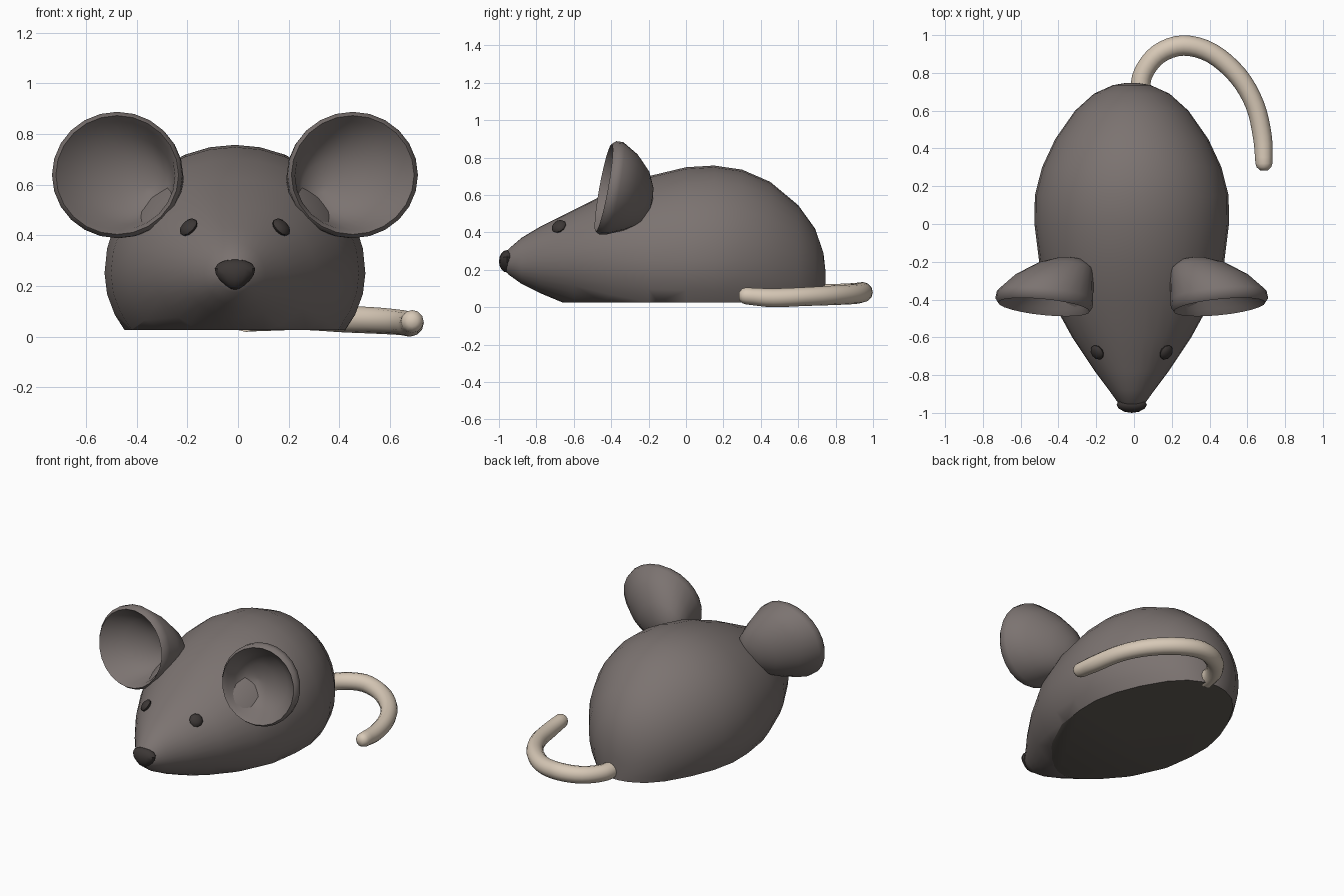
import bpy, bmesh, math
from mathutils import Vector, Matrix

cube = bpy.data.objects.get("Cube")
if cube:
    bpy.data.objects.remove(cube, do_unlink=True)

CX = -0.012   # body centre line


def material(name, rgb):
    m = bpy.data.materials.new(name)
    m.use_nodes = True
    m.diffuse_color = (*rgb, 1)
    m.node_tree.nodes["Principled BSDF"].inputs["Base Color"].default_value = (*rgb, 1)
    return m


FUR = material("warm grey fur", (0.2, 0.172, 0.164))
BASE = material("dark base", (0.13, 0.115, 0.1))
DARK = material("dark eyes and nose", (0.045, 0.038, 0.036))
TAIL = material("cream tail", (0.68, 0.58, 0.47))


def finish(name, bm, mats, angle=50):
    bmesh.ops.recalc_face_normals(bm, faces=bm.faces)
    mesh = bpy.data.meshes.new(name)
    bm.to_mesh(mesh)
    bm.free()
    for m in mats:
        mesh.materials.append(m)
    obj = bpy.data.objects.new(name, mesh)
    bpy.context.scene.collection.objects.link(obj)
    bpy.ops.object.select_all(action="DESELECT")
    bpy.context.view_layer.objects.active = obj
    obj.select_set(True)
    bpy.ops.object.shade_smooth_by_angle(angle=math.radians(angle))
    return obj


def loft(rings):
    """Skin closed rings of points and cap both ends."""
    bm = bmesh.new()
    loops = [[bm.verts.new(p) for p in ring] for ring in rings]
    n = len(loops[0])
    for a, b in zip(loops, loops[1:]):
        for i in range(n):
            j = (i + 1) % n
            bm.faces.new((a[i], a[j], b[j], b[i]))
    bm.faces.new(loops[0])
    bm.faces.new(loops[-1])
    return bm


def circle(n):
    return [(math.cos(2 * math.pi * i / n), math.sin(2 * math.pi * i / n)) for i in range(n)]


def smooth_path(points, steps):
    """Catmull-Rom interpolation of tuples of any length."""
    pts = [Vector(p) for p in points]
    pts = [2 * pts[0] - pts[1]] + pts + [2 * pts[-1] - pts[-2]]
    out = []
    for a, b, c, d in zip(pts, pts[1:], pts[2:], pts[3:]):
        for k in range(steps):
            t = k / steps
            out.append(0.5 * (2 * b + (c - a) * t + (2 * a - 5 * b + 4 * c - d) * t ** 2
                              + (3 * b - a - 3 * c + d) * t ** 3))
    return out + [pts[-2]]


# Body: oval sections along y (y, half width, top, middle, low), cut flat underneath
sections = [
    (-0.975, 0.03, 0.27, 0.24, 0.21), (-0.95, 0.07, 0.31, 0.24, 0.175),
    (-0.88, 0.12, 0.37, 0.24, 0.125), (-0.78, 0.195, 0.43, 0.25, 0.075),
    (-0.6, 0.315, 0.52, 0.26, 0.0), (-0.4, 0.425, 0.62, 0.26, -0.09),
    (-0.2, 0.49, 0.7, 0.25, -0.15), (0.0, 0.515, 0.748, 0.25, -0.17),
    (0.15, 0.513, 0.757, 0.25, -0.18), (0.3, 0.475, 0.735, 0.25, -0.18),
    (0.45, 0.405, 0.67, 0.24, -0.17), (0.6, 0.3, 0.545, 0.21, -0.15),
    (0.69, 0.2, 0.42, 0.18, -0.12), (0.735, 0.1, 0.29, 0.14, -0.05),
    (0.747, 0.03, 0.18, 0.12, 0.0)]
rings = []
for y, w, top, mid, low in sections:
    rings.append([(CX + w * c, y, mid + s * (top - mid if s > 0 else mid - low))
                  for c, s in circle(32)])
bm = loft(rings)
bmesh.ops.bisect_plane(bm, geom=bm.verts[:] + bm.edges[:] + bm.faces[:],
                       plane_co=(0, 0, 0.025), plane_no=(0, 0, -1), clear_outer=True)
rim = [e for e in bm.edges if e.is_boundary]
bmesh.ops.holes_fill(bm, edges=rim, sides=0)
bm.normal_update()
for f in bm.faces:
    if all(v.co.z < 0.026 for v in f.verts):
        f.material_index = 1
finish("body", bm, [FUR, BASE])

# Ears: cupped shells, hollow in front and swept back to the head (scale, depth, sweep)
ear_profile = [(0.05, 0.15, 0.8), (0.4, 0.13, 0.65), (0.7, 0.07, 0.3), (0.87, 0.0, 0.04),
               (0.95, -0.03, 0), (1.01, -0.008, 0), (1.0, 0.03, 0.04), (0.82, 0.115, 0.35),
               (0.58, 0.185, 0.75), (0.3, 0.22, 0.95), (0.08, 0.23, 1.0)]
for side, name in ((1, "left_ear"), (-1, "right_ear")):
    rings = []
    for scale, depth, sweep in ear_profile:
        ring = []
        for c, s in circle(24):
            u = 0.255 * scale * c - 0.15 * sweep
            v = 0.247 * scale * s - 0.07 * sweep
            y = -0.41 + depth + 0.1 * 0.25 * scale * c + 0.18 * 0.25 * scale * s
            ring.append((CX + side * (0.465 + u), y, 0.638 + v))
        rings.append(ring)
    finish(name, loft(rings), [FUR])

# Eyes: flattened beads lying on the slope of the face
for side, name in ((1, "left_eye"), (-1, "right_eye")):
    bm = bmesh.new()
    normal = Vector((side * 0.62, -0.45, 0.64))
    turn = normal.to_track_quat("Z", "Y").to_matrix().to_4x4()
    place = Matrix.Translation((CX + side * 0.183, -0.68, 0.432))
    bmesh.ops.create_uvsphere(bm, u_segments=10, v_segments=6, radius=0.042,
                              matrix=place @ turn @ Matrix.Diagonal((1, 1, 0.5, 1)))
    finish(name, bm, [DARK])

# Nose: rounded wedge, wide on top and narrow below
bm = bmesh.new()
bmesh.ops.create_uvsphere(bm, u_segments=12, v_segments=8, radius=1)
for v in bm.verts:
    x, y, z = v.co
    v.co = (CX + x * 0.075 * (1 + 0.4 * z), -0.957 + 0.043 * y, 0.245 + 0.06 * z)
finish("nose", bm, [DARK], 35)

# Tail: round tube curling to the left (x, y, z, radius)
tail = [(0.03, 0.7, 0.07, 0.052), (0.05, 0.8, 0.072, 0.052), (0.13, 0.9, 0.076, 0.053),
        (0.26, 0.945, 0.08, 0.054), (0.41, 0.905, 0.07, 0.053), (0.55, 0.785, 0.063, 0.052),
        (0.64, 0.63, 0.056, 0.05), (0.68, 0.46, 0.05, 0.05), (0.688, 0.32, 0.06, 0.045)]
path = smooth_path(tail, 4)
x, y, z, r = path[-1]
path += [Vector((x, y - 0.02, z, r * 0.85)), Vector((x, y - 0.036, z, r * 0.45))]
rings = []
for i, p in enumerate(path):
    ahead = (path[min(i + 1, len(path) - 1)] - path[max(i - 1, 0)]).to_3d()
    across = Vector((ahead.y, -ahead.x, 0)).normalized()
    rings.append([p.to_3d() + p.w * (c * across + s * Vector((0, 0, 1))) for c, s in circle(12)])
finish("tail", loft(rings), [TAIL])
